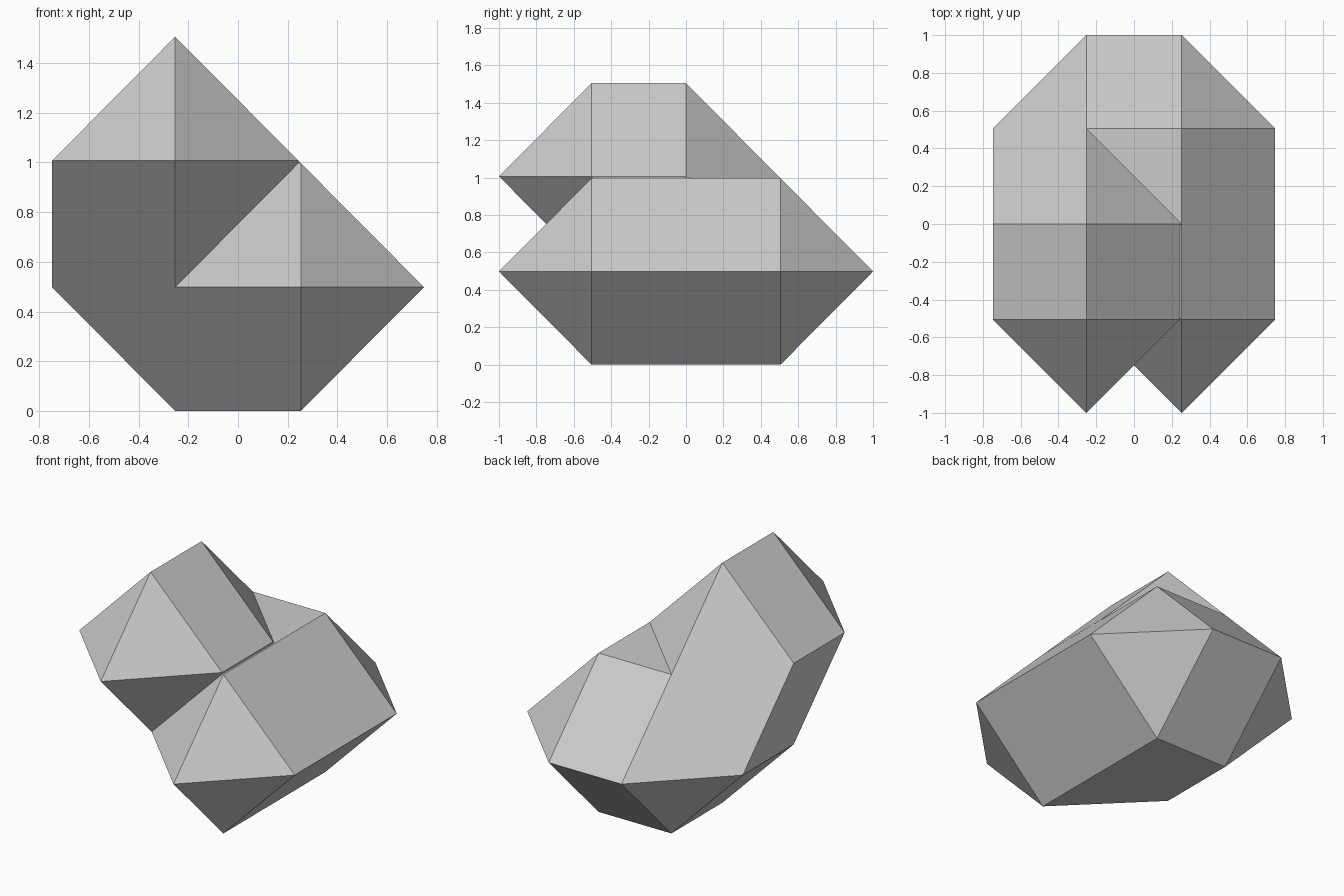
import bpy
import bmesh
from math import radians
from mathutils import Vector

if "Cube" in bpy.data.objects:
    bpy.data.objects.remove(bpy.data.objects["Cube"], do_unlink=True)

STEP = 0.505      # distance between neighbouring lumps
RADIUS = 0.495    # reach of each diamond-shaped lump
TALL = 1.0067     # slight vertical stretch

grey = bpy.data.materials.new("stone_grey")
grey.use_nodes = True
COLOUR = (0.6, 0.6, 0.6, 1)
grey.diffuse_color = COLOUR
grey.node_tree.nodes["Principled BSDF"].inputs["Base Color"].default_value = COLOUR

# Lump positions as (column, row, layer) steps: a low slab and a raised ridge
low_front, low_mid, low_back = (1, -1, 0), (1, 0, 0), (1, 1, 0)
side_mid, side_back = (0, 0, 0), (0, 1, 0)
high_front, high_mid = (0, -1, 1), (0, 0, 1)


def lump_hull(name, lumps):
    """Convex solid wrapped round a diamond at every given lump."""
    bm = bmesh.new()
    for col, row, layer in lumps:
        centre = Vector((col - 0.5, row, layer)) * STEP + Vector((0, 0, RADIUS))
        for axis in range(3):
            for sign in (-1, 1):
                tip = centre.copy()
                tip[axis] += sign * RADIUS
                tip.z *= TALL
                bm.verts.new(tip)
    bmesh.ops.remove_doubles(bm, verts=bm.verts[:], dist=0.001)
    hull = bmesh.ops.convex_hull(bm, input=bm.verts[:])
    inner = set(hull["geom_interior"]) | set(hull["geom_unused"])
    bmesh.ops.delete(bm, geom=[v for v in inner if isinstance(v, bmesh.types.BMVert)],
                     context='VERTS')
    bmesh.ops.recalc_face_normals(bm, faces=bm.faces[:])
    mesh = bpy.data.meshes.new(name)
    bm.to_mesh(mesh)
    bm.free()
    mesh.materials.append(grey)
    obj = bpy.data.objects.new(name, mesh)
    bpy.context.collection.objects.link(obj)
    return obj


# Low slab, raised ridge and the corner that joins them
rock = lump_hull("rock", [low_front, low_mid, low_back, side_mid, side_back])
parts = [
    lump_hull("rock_ridge", [high_front, high_mid, side_mid, side_back]),
    lump_hull("rock_corner", [high_mid, side_mid, side_back, low_mid]),
]

# Fuse the solids into one faceted rock
for part in parts:
    fuse = rock.modifiers.new("fuse", 'BOOLEAN')
    fuse.operation = 'UNION'
    fuse.solver = 'EXACT'
    fuse.object = part
fused = bpy.data.meshes.new_from_object(
    rock.evaluated_get(bpy.context.evaluated_depsgraph_get()))
rock.modifiers.clear()
rock.data = fused
for part in parts:
    bpy.data.objects.remove(part, do_unlink=True)

# Merge coplanar facets into clean flat faces
bm = bmesh.new()
bm.from_mesh(fused)
bmesh.ops.remove_doubles(bm, verts=bm.verts[:], dist=0.0005)
bmesh.ops.dissolve_limit(bm, angle_limit=radians(1), verts=bm.verts[:], edges=bm.edges[:])
for face in bm.faces:
    face.smooth = False
bm.to_mesh(fused)
bm.free()
